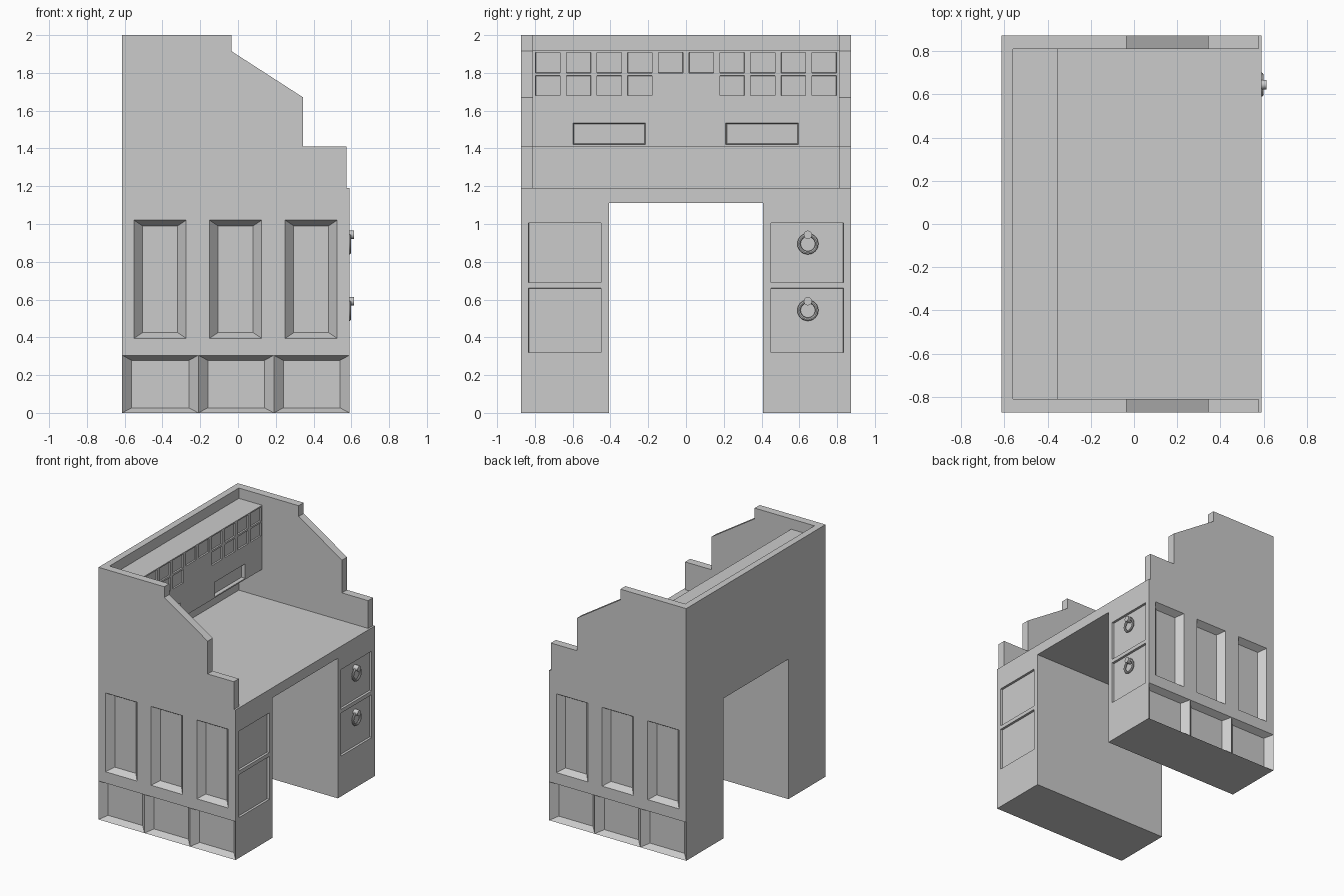
import bpy, bmesh, math
from mathutils import Vector

if "Cube" in bpy.data.objects:
    bpy.data.objects.remove(bpy.data.objects["Cube"])

XB, XF = -0.613, 0.59      # back and front of the desk
YS, YI, YK = 0.873, 0.81, 0.408   # outer side, inner side panel, knee hole
ZK, ZT = 1.11, 1.19        # knee hole top, worktop


def finish(name, bm):
    me = bpy.data.meshes.new(name)
    bm.to_mesh(me)
    bm.free()
    ob = bpy.data.objects.new(name, me)
    bpy.context.collection.objects.link(ob)
    return ob


def quad(bm, pts, out):
    f = bm.faces.new([bm.verts.new(p) for p in pts])
    f.normal_update()
    if f.normal.dot(out) < 0:
        f.normal_flip()


def panel_face(bm, place, out, rows):
    """Face made of rows; every second cell of a row is a bevelled recess,
    or every cell when the row is marked 'all'."""
    out = Vector(out)
    for z0, z1, cuts, border, depth, every in rows:
        for i, (a, b) in enumerate(zip(cuts, cuts[1:])):
            o = [(a, z0), (b, z0), (b, z1), (a, z1)]
            if not depth or not (every or i % 2):
                quad(bm, [place(*p) for p in o], out)
                continue
            bu, bv = border
            n = [(a + bu, z0 + bv), (b - bu, z0 + bv), (b - bu, z1 - bv), (a + bu, z1 - bv)]
            outer = [Vector(place(*p)) for p in o]
            inner = [Vector(place(*p)) - out * depth for p in n]
            quad(bm, inner, out)
            for k in range(4):
                j = (k + 1) % 4
                quad(bm, [outer[k], outer[j], inner[j], inner[k]], out)


def plain(z0, z1, a, b):
    return (z0, z1, [a, b], None, 0, False)


def box_sides(bm, lo, hi, sides):
    """Add only the named sides ('-x', '+z', ...) of a box."""
    for s in sides:
        ax = 'xyz'.index(s[1])
        u, v = [k for k in range(3) if k != ax]
        pts = []
        for cu, cv in ((lo[u], lo[v]), (hi[u], lo[v]), (hi[u], hi[v]), (lo[u], hi[v])):
            p = [0, 0, 0]
            p[ax] = hi[ax] if s[0] == '+' else lo[ax]
            p[u], p[v] = cu, cv
            pts.append(p)
        out = Vector((0, 0, 0))
        out[ax] = 1 if s[0] == '+' else -1
        quad(bm, pts, out)


def box(name, lo, hi):
    bm = bmesh.new()
    box_sides(bm, lo, hi, ('-x', '+x', '-y', '+y', '-z', '+z'))
    bmesh.ops.remove_doubles(bm, verts=bm.verts, dist=1e-5)
    return finish(name, bm)


# pedestals with panelled outer sides and recessed drawer fronts
side_rows = [
    (0, 0.305, [XB, -0.21, 0.19, XF], (0.05, 0.027), 0.05, True),
    plain(0.305, 0.395, XB, XF),
    (0.395, 1.02, [XB, -0.55, -0.275, -0.15, 0.125, 0.25, 0.525, XF], (0.045, 0.03), 0.05, False),
    plain(1.02, ZK, XB, XF)]
dcuts = [YK, 0.45, 0.833, YS]
drawer_rows = [
    plain(0, 0.32, YK, YS),
    (0.32, 0.66, dcuts, (0.001, 0.001), 0.018, False),
    plain(0.66, 0.69, YK, YS),
    (0.69, 1.005, dcuts, (0.001, 0.001), 0.018, False),
    plain(1.005, ZK, YK, YS)]
for s, side in ((-1, "left"), (1, "right")):
    bm = bmesh.new()
    panel_face(bm, lambda u, v: (u, s * YS, v), (0, s, 0), side_rows)
    panel_face(bm, lambda u, v: (XF, s * u, v), (1, 0, 0), drawer_rows)
    ys = sorted((s * YK, s * YS))
    box_sides(bm, (XB, ys[0], 0), (XF, ys[1], ZK),
              ('-x', '-z', '-y' if s > 0 else '+y'))
    bmesh.ops.remove_doubles(bm, verts=bm.verts, dist=1e-5)
    finish(side + "_pedestal", bm)

# worktop and tall back board
box("worktop", (XB, -YS, ZK), (XF, YS, ZT))
box("back_board", (XB, -YI, ZT), (-0.56, YI, 2))

# stepped side boards
profile = [(XB, ZT), (0.575, ZT), (0.575, 1.41), (0.345, 1.41), (0.345, 1.67),
           (-0.035, 1.915), (-0.035, 2), (XB, 2)]
for s, side in ((-1, "left"), (1, "right")):
    bm = bmesh.new()
    f = bm.faces.new([bm.verts.new((x, s * YI, z)) for x, z in profile])
    ext = bmesh.ops.extrude_face_region(bm, geom=[f], use_keep_orig=True)
    bmesh.ops.translate(bm, vec=(0, s * (YS - YI), 0),
                        verts=[g for g in ext["geom"] if isinstance(g, bmesh.types.BMVert)])
    bmesh.ops.recalc_face_normals(bm, faces=bm.faces)
    finish(side + "_side_board", bm)

# hanging hutch with small drawers and letter slots
HX, HB, HT = -0.355, 1.41, 1.918


def cell_cuts(indices):
    cuts = [-YI]
    for i in indices:
        c = (i - 4.5) * 0.1625
        cuts += [c - 0.065, c + 0.065]
    return cuts + [YI]


tiny = (0.001, 0.001)
hutch_rows = [
    plain(HB, 1.42, -YI, YI),
    (1.42, 1.535, [-YI, -0.598, -0.215, 0.21, 0.595, YI], (0.006, 0.006), 0.025, False),
    plain(1.535, 1.68, -YI, YI),
    (1.68, 1.785, cell_cuts([0, 1, 2, 3, 6, 7, 8, 9]), tiny, 0.012, False),
    plain(1.785, 1.80, -YI, YI),
    (1.80, 1.908, cell_cuts(range(10)), tiny, 0.012, False),
    plain(1.908, HT, -YI, YI)]
bm = bmesh.new()
panel_face(bm, lambda u, v: (HX, u, v), (1, 0, 0), hutch_rows)
box_sides(bm, (-0.56, -YI, HB), (HX, YI, HT), ('-z', '+z'))
bmesh.ops.remove_doubles(bm, verts=bm.verts, dist=1e-5)
finish("hutch", bm)

# ring pulls on the right pedestal
for z, level in ((0.895, "upper"), (0.543, "lower")):
    bpy.ops.mesh.primitive_torus_add(major_segments=24, minor_segments=8, major_radius=0.047,
                                     minor_radius=0.009, location=(0.59, 0.645, z),
                                     rotation=(0, math.pi / 2, 0))
    bpy.context.object.name = level + "_pull_ring"
    bpy.ops.object.shade_smooth_by_angle()
    bpy.ops.mesh.primitive_cylinder_add(vertices=16, radius=0.022, depth=0.043,
                                        location=(0.5915, 0.645, z + 0.048),
                                        rotation=(0, math.pi / 2, 0))
    bpy.context.object.name = level + "_pull_knob"
    bpy.ops.object.shade_smooth_by_angle()
